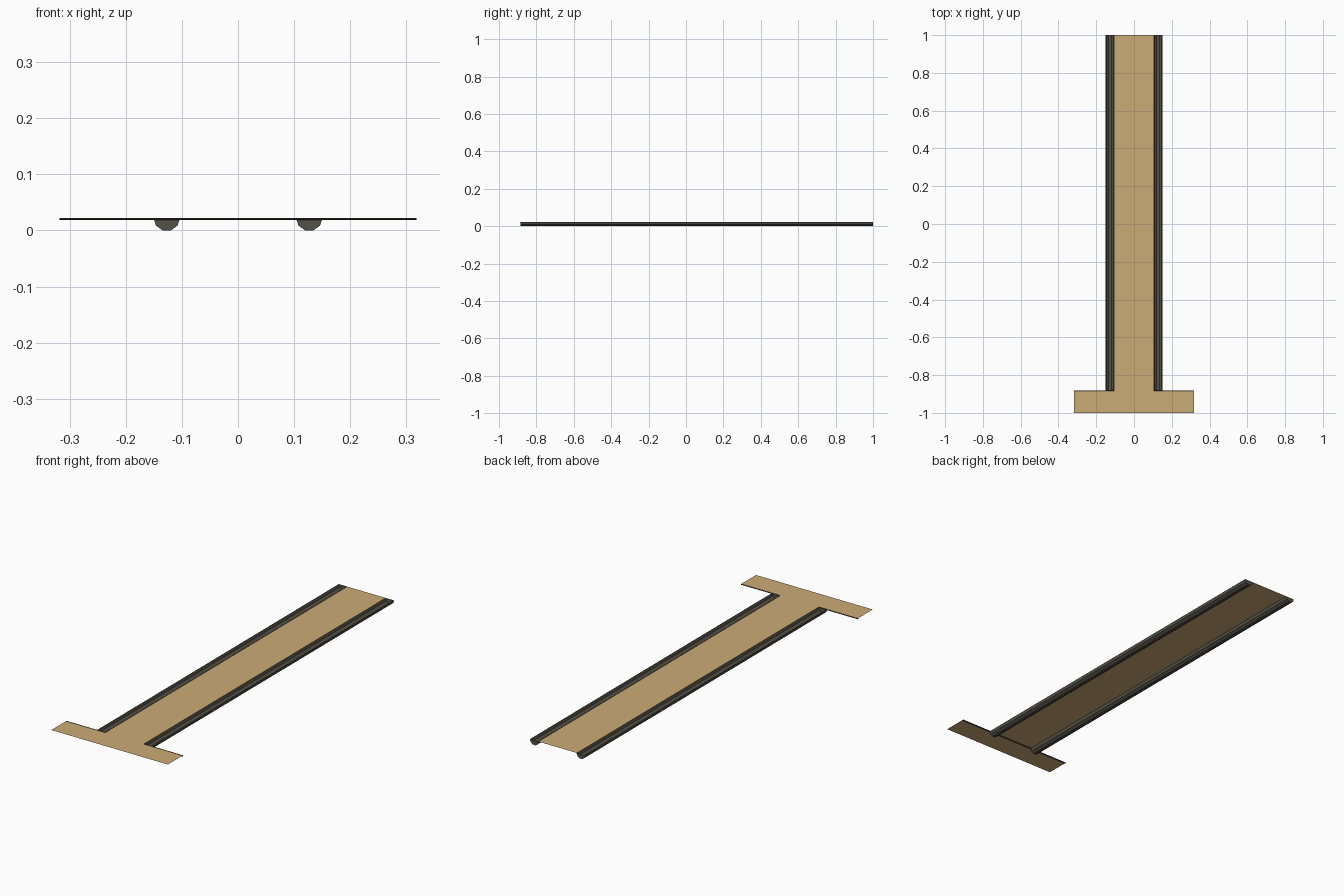
import bpy, bmesh, math

cube = bpy.data.objects.get("Cube")
if cube:
    bpy.data.objects.remove(cube, do_unlink=True)

DECK_Z = 0.0225      # height of the flat sheets
JOINT_Y = -0.885     # where the end flap meets the deck
BACK_Y = 1.0
RAIL_R = 0.0237


def material(name, rgb):
    m = bpy.data.materials.new(name)
    m.use_nodes = True
    m.diffuse_color = (*rgb, 1)
    m.node_tree.nodes["Principled BSDF"].inputs["Base Color"].default_value = (*rgb, 1)
    return m


tan = material("tan_board", (0.60, 0.41, 0.18))
dark = material("dark_trim", (0.09, 0.083, 0.062))


def finish(bm, name, mat):
    mesh = bpy.data.meshes.new(name)
    bm.to_mesh(mesh)
    bm.free()
    mesh.materials.append(mat)
    obj = bpy.data.objects.new(name, mesh)
    bpy.context.collection.objects.link(obj)
    return obj


def sheet(name, half_width, y0, y1):
    """Flat single-sided board facing up."""
    bm = bmesh.new()
    w = half_width
    bm.faces.new([bm.verts.new((x, y, DECK_Z))
                  for x, y in ((-w, y0), (w, y0), (w, y1), (-w, y1))])
    return finish(bm, name, tan)


def trough(name, radius, start, end, across):
    """Open half-round channel with closed ends, five flats around."""
    bm = bmesh.new()
    rings = []
    for p in (start, end):
        ring = []
        for i in range(6):
            a = math.pi * (1 + i / 5)
            u, v = radius * math.cos(a), radius * math.sin(a)
            ring.append(bm.verts.new((p[0] + u * across[0], p[1] + u * across[1], DECK_Z + v)))
        rings.append(ring)
    a, b = rings
    for i in range(5):
        bm.faces.new((a[i], a[i + 1], b[i + 1], b[i]))
    bm.faces.new(a[::-1])
    bm.faces.new(b)
    # Outer faces look down, end faces look outward
    length_dir = (b[0].co - a[0].co).normalized()
    for f in bm.faces:
        f.normal_update()
        d = f.normal.dot(length_dir)
        if abs(d) > 0.9:
            side = f.calc_center_median() - (a[0].co + b[0].co) / 2
            flip = f.normal.dot(length_dir) * side.dot(length_dir) < 0
        else:
            mid = f.calc_center_median()
            axis = (start[0] if across[0] else mid.x, start[1] if across[1] else mid.y, DECK_Z)
            flip = sum(f.normal[k] * (mid[k] - axis[k]) for k in range(3)) < 0
        if flip:
            f.normal_flip()
    return finish(bm, name, dark)


# Boards
sheet("long_deck", 0.105, JOINT_Y, BACK_Y)
sheet("end_flap", 0.318, -1.0, JOINT_Y)

# Side channels
for side, x in (("left", 0.127), ("right", -0.127)):
    trough(side + "_rail", RAIL_R, (x, JOINT_Y), (x, BACK_Y), (1, 0))

# Thin channel along the joint
trough("joint_strip", 0.004, (-0.318, JOINT_Y), (0.318, JOINT_Y), (0, 1))
